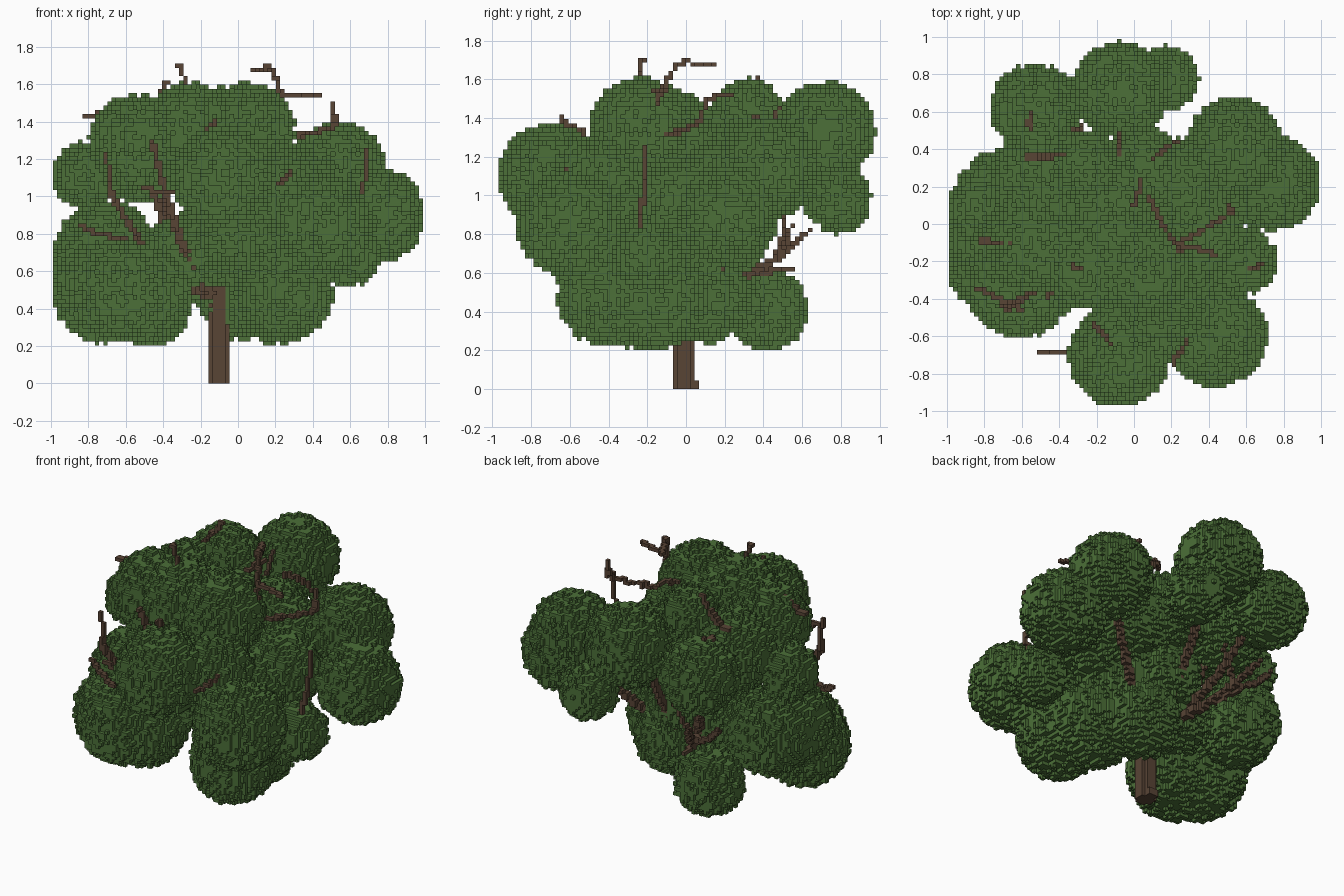
import bpy, math, random
from mathutils import Vector

random.seed(4)
cube = bpy.data.objects.get("Cube")
if cube:
    bpy.data.objects.remove(cube, do_unlink=True)

V = 0.0225  # block size


def material(name, rgb):
    m = bpy.data.materials.new(name)
    m.diffuse_color = (*rgb, 1)
    m.use_nodes = True
    b = m.node_tree.nodes["Principled BSDF"]
    b.inputs["Base Color"].default_value = (*rgb, 1)
    b.inputs["Roughness"].default_value = 0.9
    return m


def cell(p):
    return tuple(math.floor(c / V) for c in p)


def ball(cells, centre, r, rough=0.0):
    """Fill the blocks of a ball, with an optional ragged skin."""
    lo = cell([c - r - V for c in centre])
    hi = cell([c + r + V for c in centre])
    for i in range(lo[0], hi[0] + 1):
        for j in range(lo[1], hi[1] + 1):
            for k in range(lo[2], hi[2] + 1):
                d = math.dist([(n + .5) * V for n in (i, j, k)], centre)
                if d < r + random.uniform(-rough, rough) * V:
                    cells.add((i, j, k))


def branch(cells, start, end, r0, r1):
    """Fill blocks along a tapering branch that runs out first, then upward."""
    a, b = Vector(start), Vector(end)
    steps = math.ceil((b - a).length / (V * .4))
    for s in range(steps + 1):
        t = s / steps
        p = a.lerp(b, t ** .85)
        p.z = a.z + (b.z - a.z) * t ** 1.6
        cells.add(cell(p))
        ball(cells, p, r0 + (r1 - r0) * t)


def build(name, cells, solid, mat):
    """Make a mesh of the exposed block faces."""
    index, faces = {}, []
    for c in sorted(cells):
        for axis in range(3):
            for side in (0, 1):
                near = list(c)
                near[axis] += 2 * side - 1
                if tuple(near) in solid:
                    continue
                face = []
                for u, v in ((0, 0), (1, 0), (1, 1), (0, 1)):
                    q = list(c)
                    q[axis] += side
                    q[(axis + 1) % 3] += u
                    q[(axis + 2) % 3] += v
                    face.append(index.setdefault(tuple(q), len(index)))
                faces.append(face if side else face[::-1])
    me = bpy.data.meshes.new(name)
    me.from_pydata([[n * V for n in q] for q in index], [], faces)
    me.materials.append(mat)
    bpy.context.collection.objects.link(bpy.data.objects.new(name, me))


# Leaf clumps, grouped by radius
clumps = {
    .265: [(-.61, -.34, .50), (-.72, -.23, .49), (-.72, -.05, .69), (-.70, .12, .70),
           (.44, -.60, .85), (-.08, -.70, 1.10), (.20, -.15, .48), (.05, -.05, .68)],
    .25: [(.25, -.41, .48), (.30, -.45, .70), (.74, .22, .90), (.54, .42, 1.14),
          (-.07, .72, 1.33), (.05, -.24, 1.35), (-.54, -.10, 1.29), (-.52, .23, 1.23),
          (.12, -.45, 1.05), (-.50, -.26, .47)],
    .23: [(.02, .10, .47), (-.53, .62, 1.21), (-.25, -.22, 1.37), (-.30, .02, .65),
          (-.10, .14, .80)],
    .205: [(-.47, .42, .41)],
    .17: [(.59, -.20, .69), (.17, .78, .98), (-.82, .08, 1.11), (-.25, .32, 1.43)],
}
leaves = set()
for radius, centres in clumps.items():
    for centre in centres:
        ball(leaves, centre, radius, .7)

# Inner clumps climb in a spiral
for i in range(7):
    a = math.radians(50 * i - 100)
    ball(leaves, (.08 + .25 * math.cos(a), .28 * math.sin(a), .8 + .08 * i), .24, .7)

# Trunk with cut corners and a small root at the back; its top stays clear in front
wood = set()
for i in range(5):
    for j in range(6):
        corner = i in (0, 4) and j in (0, 4, 5)
        if not corner:
            for k in range(2 if j == 5 else 23):
                wood.add((i - 7, j - 3, k))
leaves = {c for c in leaves if not (-8 <= c[0] <= -3 and -24 < c[1] < -3 and c[2] < 23)}

# Main limbs leave the top of the trunk
for tip in [(-.46, -.38, 1.30), (-.46, .64, .82), (.44, .36, .95),
            (-.09, .55, 1.15), (-.50, .15, 1.15), (-.45, .52, 1.08)]:
    branch(wood, (-.11, 0, .5), tip, .034, .016)
branch(wood, (-.14, -.06, .48), (-.68, -.46, 1.02), .026, .018)

# Twigs that poke out of the leaves
twigs = [
    ((-.68, -.46, 1.00), (-.70, -.44, 1.22)),
    ((-.60, -.46, .78), (-.84, -.34, .84)),
    ((-.36, -.68, 1.03), (-.50, -.68, 1.04)),
    ((-.42, .48, .70), (-.62, .54, .84)),
    ((-.42, .46, .70), (-.28, .52, .92)),
    ((-.34, .36, .61), (-.37, .54, .61)),
    ((.63, -.24, .85), (.69, -.21, 1.24)),
    ((-.33, -.23, 1.70), (-.25, -.23, 1.46)),
    ((.08, .15, 1.68), (.15, .00, 1.69)),
    ((.15, .00, 1.69), (.25, -.15, 1.48)),
    ((.22, -.10, 1.54), (.43, -.16, 1.54)),
    ((.25, -.10, 1.32), (.52, .06, 1.38)),
    ((.53, .06, 1.38), (.51, .10, 1.49)),
    ((-.81, -.09, 1.43), (-.66, -.10, 1.50)),
    ((-.58, .36, 1.42), (-.38, .36, 1.61)),
    ((-.56, .50, 1.42), (-.56, .60, 1.45)),
    ((-.22, -.52, 1.33), (-.12, -.65, 1.41)),
    ((-.08, .36, 1.30), (-.07, .48, 1.46)),
    ((.10, .35, 1.40), (.23, .45, 1.30)),
    ((.00, .10, 1.50), (.04, .23, 1.53)),
    ((.21, -.74, 1.07), (.28, -.63, 1.13)),
]
for start, end in twigs:
    branch(wood, start, end, V * .75, V * .5)

leaves -= wood
solid = leaves | wood
build("leaf_clumps", leaves, solid, material("leaf green", (0.072, 0.162, 0.040)))
build("trunk_and_branches", wood, solid, material("bark brown", (0.098, 0.058, 0.036)))
